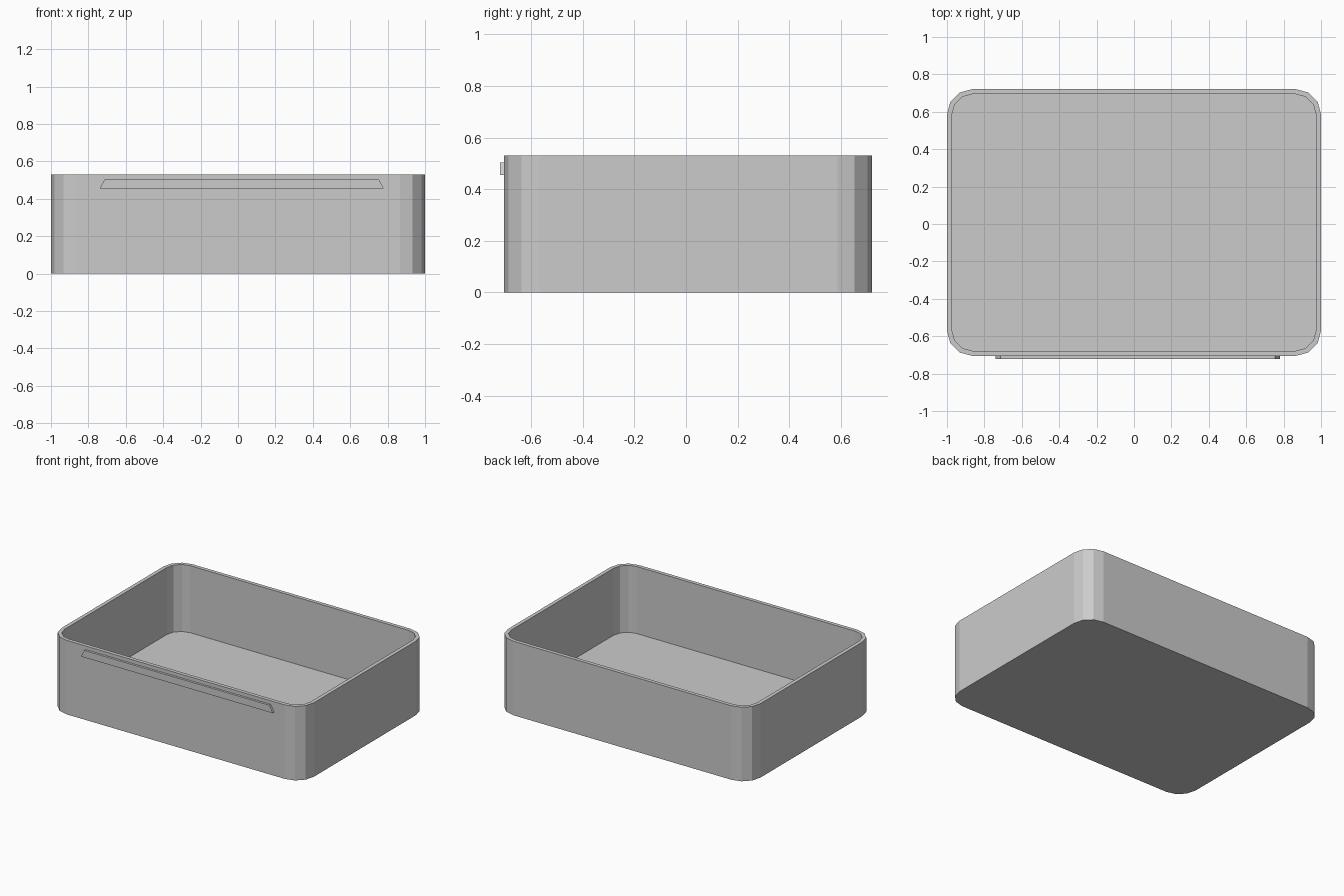
import bpy, bmesh
from math import sin, cos, pi

if "Cube" in bpy.data.objects:
    bpy.data.objects.remove(bpy.data.objects["Cube"])

HEIGHT, FLOOR, WALL = 0.53, 0.05, 0.027
HALF_X, HALF_Y, RADIUS, CENTRE_Y = 1.0, 0.713, 0.135, 0.008
FRONT_Y = CENTRE_Y - HALF_Y

grey = bpy.data.materials.new("light grey")
grey.use_nodes = True
colour = (0.6, 0.6, 0.6, 1)
grey.diffuse_color = colour
grey.node_tree.nodes["Principled BSDF"].inputs["Base Color"].default_value = colour


def rounded_ring(bm, inset, z, segments=3):
    """Rounded rectangle of vertices, anticlockwise from above."""
    r = RADIUS - inset
    ring = []
    for i, (sx, sy) in enumerate([(1, 1), (-1, 1), (-1, -1), (1, -1)]):
        cx, cy = sx * (HALF_X - RADIUS), CENTRE_Y + sy * (HALF_Y - RADIUS)
        for k in range(segments + 1):
            a = (i + k / segments) * pi / 2
            ring.append(bm.verts.new((cx + r * cos(a), cy + r * sin(a), z)))
    return ring


def bridge(bm, a, b):
    for i in range(len(a)):
        j = (i + 1) % len(a)
        bm.faces.new((a[i], a[j], b[j], b[i]))


def finish(bm, name):
    bmesh.ops.recalc_face_normals(bm, faces=bm.faces)
    mesh = bpy.data.meshes.new(name)
    bm.to_mesh(mesh)
    bm.free()
    mesh.materials.append(grey)
    bpy.context.collection.objects.link(bpy.data.objects.new(name, mesh))


# Open tray: outer wall, rim, inner wall, floor
bm = bmesh.new()
rings = [rounded_ring(bm, inset, z) for inset, z in
         [(0, 0), (0, HEIGHT), (WALL, HEIGHT), (WALL, FLOOR)]]
for lower, upper in zip(rings, rings[1:]):
    bridge(bm, lower, upper)
bm.faces.new(rings[0][::-1])
bm.faces.new(rings[-1])
finish(bm, "tray")

# Thin trapezoid grip strip on the front wall
bm = bmesh.new()
outline = [(-0.74, 0.454), (0.78, 0.454), (0.753, 0.504), (-0.713, 0.504)]
front, back = [[bm.verts.new((x, y, z)) for x, z in outline]
               for y in (FRONT_Y - 0.016, FRONT_Y)]
bm.faces.new(front)
bm.faces.new(back[::-1])
bridge(bm, front, back)
finish(bm, "grip_strip")
